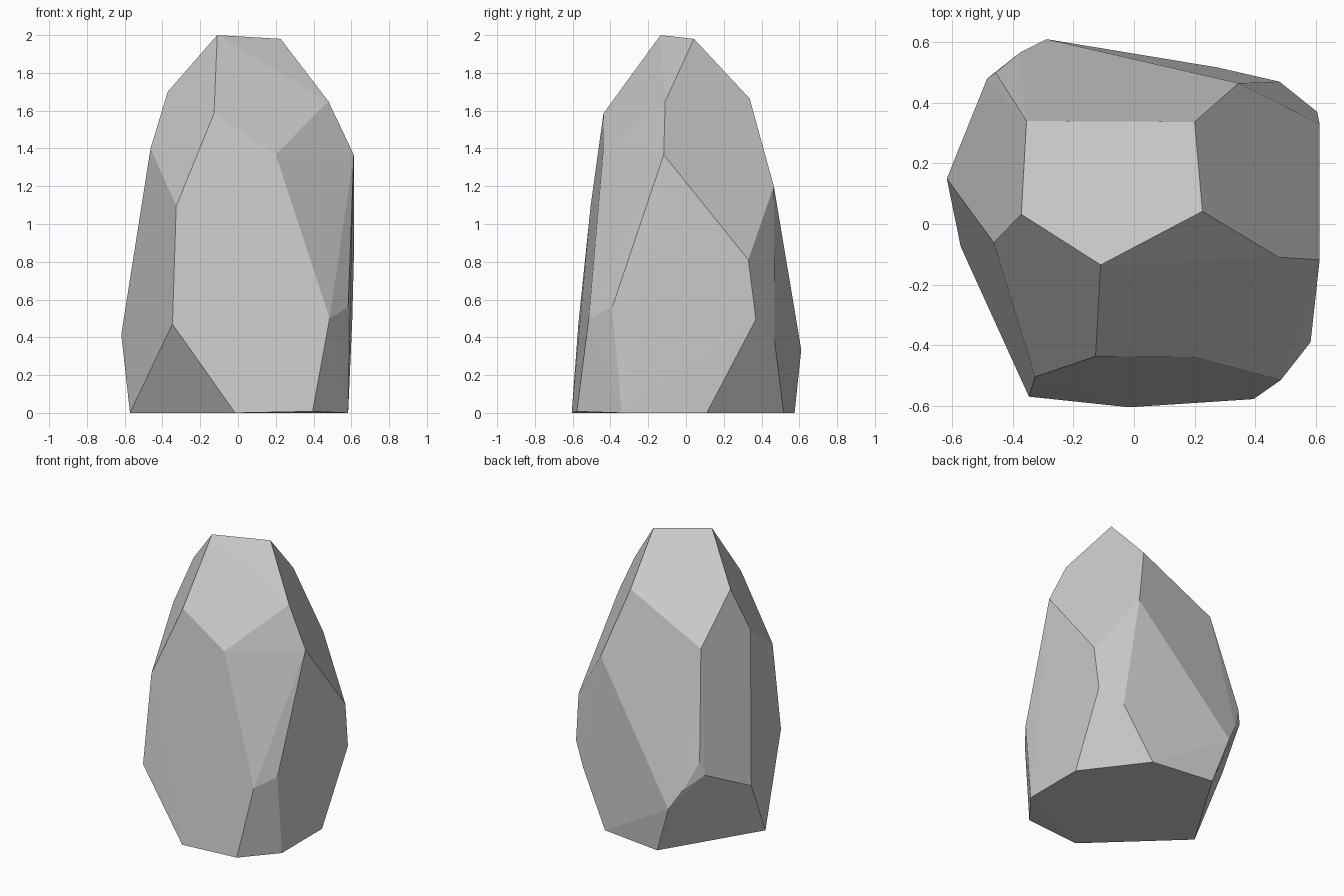
import bpy, bmesh
from math import radians

# Corner points of the faceted rock, from the tip down to the base
tip = [(-.11, -.135, 2), (.226, .042, 1.98), (.20, .337, 1.664),
       (-.355, .34, 1.39), (-.372, .032, 1.70)]
shoulder = [(-.463, -.062, 1.40), (-.127, -.437, 1.585), (.20, -.44, 1.368),
            (.478, -.11, 1.65), (.613, -.118, 1.367), (.345, .465, 1.20),
            (-.327, -.505, 1.095)]
waist = [(-.347, -.57, .47), (.485, -.515, .50), (.583, -.39, .56),
         (.613, .33, .81), (.605, .37, .495), (.48, .47, .375),
         (-.288, .61, .335), (-.375, .567, .48), (-.457, .50, .67),
         (-.485, .48, .58), (-.618, .15, .415)]
base = [(-.572, -.075, 0), (-.015, -.605, 0), (.395, -.578, .008),
        (.583, -.34, 0), (.583, .11, 0), (.275, .517, 0), (-.176, .575, 0)]

# Wrap the corners in a convex shell and merge coplanar triangles into facets
bm = bmesh.new()
for co in tip + shoulder + waist + base:
    bm.verts.new(co)
bmesh.ops.convex_hull(bm, input=bm.verts[:])
bmesh.ops.dissolve_limit(bm, angle_limit=radians(1.5),
                         verts=bm.verts[:], edges=bm.edges[:])
bmesh.ops.recalc_face_normals(bm, faces=bm.faces[:])

# Rock object, flat shaded
mesh = bpy.data.meshes.new("rock")
bm.to_mesh(mesh)
bm.free()
bpy.context.collection.objects.link(bpy.data.objects.new("rock", mesh))
